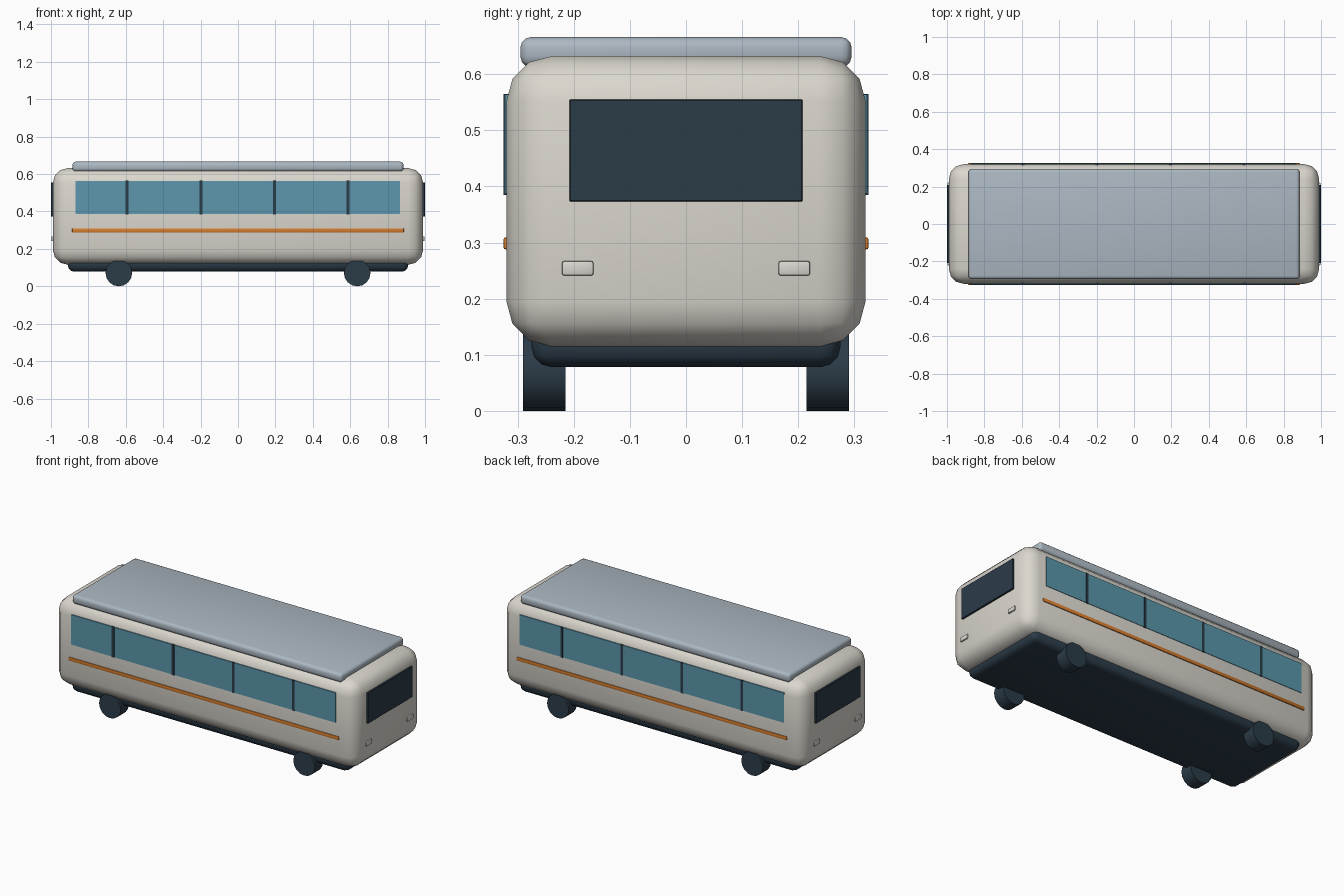
import bpy
import math

old = bpy.data.objects.get("Cube")
if old:
    bpy.data.objects.remove(old, do_unlink=True)


def material(name, color):
    m = bpy.data.materials.new(name)
    m.use_nodes = True
    rgba = (*[(c / 255) ** 2.2 for c in color], 1)
    m.diffuse_color = rgba
    m.node_tree.nodes["Principled BSDF"].inputs["Base Color"].default_value = rgba
    return m


cream = material("cream paint", (218, 214, 205))
slate = material("roof grey", (170, 182, 192))
glass = material("blue glass", (92, 150, 172))
dark = material("dark trim", (47, 62, 74))
orange = material("orange stripe", (212, 124, 50))
lens = material("lamp lens", (218, 215, 208))


def finish(name, mat):
    ob = bpy.context.object
    ob.name = name
    ob.data.materials.append(mat)
    bpy.ops.object.shade_smooth_by_angle(angle=math.radians(35))
    return ob


def box(name, mat, x, y, z, bevel=0.0, segments=3):
    """Box from (min, max) pairs, with an optional rounded edge."""
    bpy.ops.mesh.primitive_cube_add(size=1, location=[sum(r) / 2 for r in (x, y, z)])
    ob = bpy.context.object
    ob.scale = [r[1] - r[0] for r in (x, y, z)]
    bpy.ops.object.transform_apply(location=False, rotation=False, scale=True)
    if bevel:
        mod = ob.modifiers.new("rounding", "BEVEL")
        mod.width = bevel
        mod.segments = segments
        bpy.ops.object.modifier_apply(modifier=mod.name)
    return finish(name, mat)


def span(a, b, side):
    return sorted((a * side, b * side))


# Main shell, roof panel and underbody
box("body", cream, (-0.99, 0.99), (-0.32, 0.32), (0.115, 0.632), 0.08)
box("roof_panel", slate, (-0.885, 0.885), (-0.295, 0.295), (0.613, 0.666), 0.018)
box("underbody", dark, (-0.91, 0.91), (-0.275, 0.275), (0.078, 0.17), 0.035)

# Side windows, pillars and stripes
for side, label in ((-1, "front"), (1, "back")):
    box(f"{label}_window_band", glass, (-0.868, 0.866), span(0.316, 0.323, side), (0.387, 0.564))
    for i in range(4):
        x = -0.593 + i * 0.394
        box(f"{label}_pillar_{i + 1}", dark, (x - 0.008, x + 0.008),
            span(0.316, 0.325, side), (0.385, 0.565))
    box(f"{label}_stripe", orange, (-0.887, 0.887), span(0.31, 0.325, side), (0.288, 0.309), 0.003, 2)

# End windows and lamps
for side, label in ((-1, "right"), (1, "left")):
    box(f"{label}_end_window", dark, span(0.985, 1.0, side), (-0.208, 0.208), (0.373, 0.555), 0.002, 1)
    for y in (-0.193, 0.193):
        box(f"{label}_end_lamp", lens, span(0.98, 0.998, side),
            (y - 0.028, y + 0.028), (0.241, 0.267), 0.004, 2)

# Wheels
for x in (-0.637, 0.637):
    for y in (-0.2525, 0.2525):
        bpy.ops.mesh.primitive_cylinder_add(vertices=16, radius=0.071, depth=0.076,
                                            location=(x, y, 0.071), rotation=(math.pi / 2, 0, 0))
        finish("wheel", dark)
